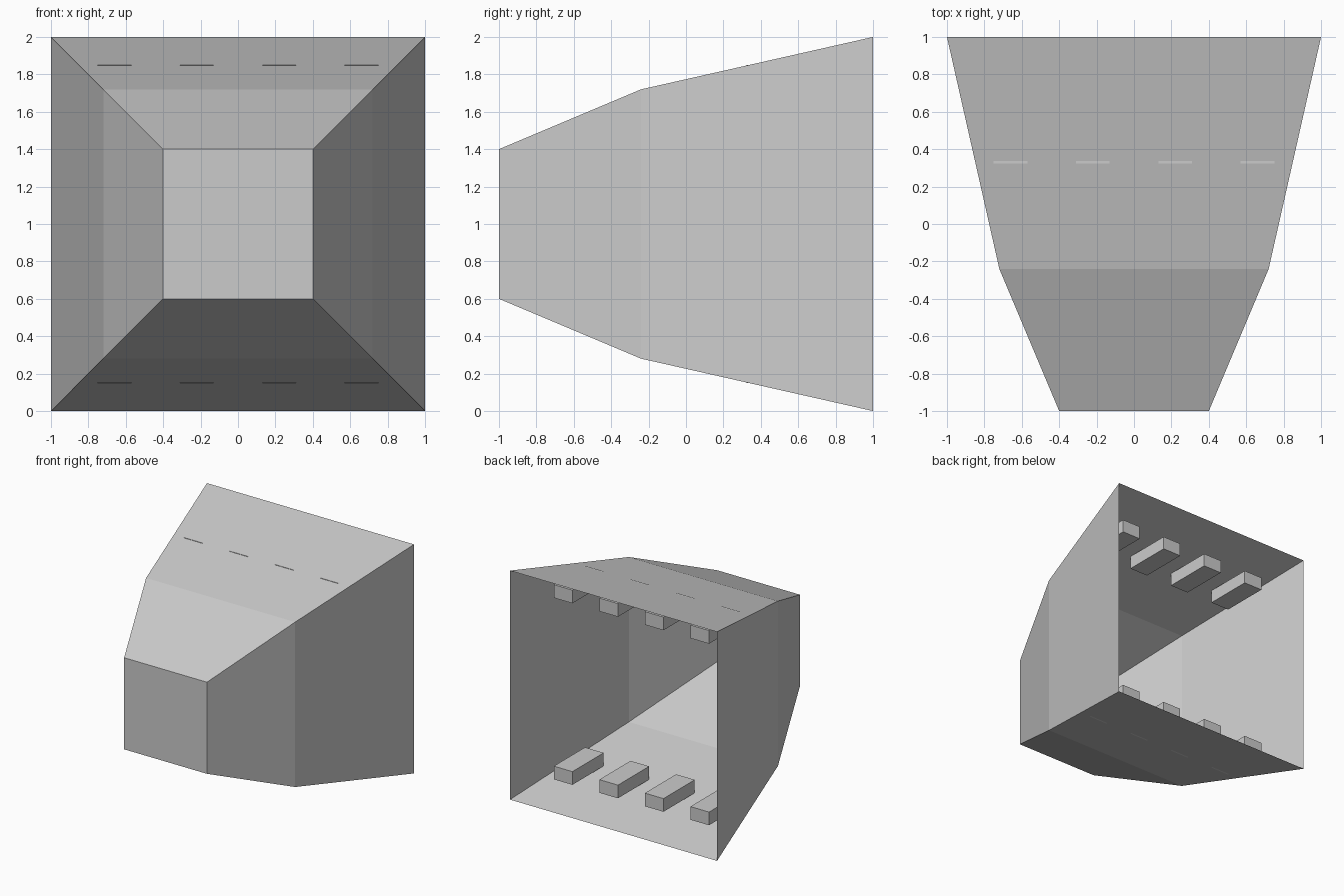
import bpy, bmesh

if "Cube" in bpy.data.objects:
    bpy.data.objects.remove(bpy.data.objects["Cube"])

grey = bpy.data.materials.new("light grey")
grey.diffuse_color = (0.6, 0.6, 0.6, 1)
grey.use_nodes = True
grey.node_tree.nodes["Principled BSDF"].inputs["Base Color"].default_value = grey.diffuse_color


def finish(name, bm):
    bmesh.ops.recalc_face_normals(bm, faces=bm.faces)
    mesh = bpy.data.meshes.new(name)
    bm.to_mesh(mesh)
    bm.free()
    mesh.materials.append(grey)
    ob = bpy.data.objects.new(name, mesh)
    bpy.context.collection.objects.link(ob)
    return ob


# Tapered shell: square rings (y, half size) around z = 1, closed front, open back
bm = bmesh.new()
rings = []
for y, h in ((-1, 0.4), (-0.24, 0.72), (1, 1)):
    rings.append([bm.verts.new((sx * h, y, 1 + sz * h))
                  for sx, sz in ((-1, -1), (1, -1), (1, 1), (-1, 1))])
bm.faces.new(rings[0])
for a, b in zip(rings, rings[1:]):
    for i in range(4):
        j = (i + 1) % 4
        bm.faces.new((a[i], b[i], b[j], a[j]))
finish("tapered_shell", bm)


# Rows of level bars whose front edges just break through the floor and roof
def bar(name, x, z):
    bm = bmesh.new()
    bmesh.ops.create_cube(bm, size=1)
    ob = finish(name, bm)
    ob.scale = (0.18, 0.43, 0.115)
    ob.location = (x, 0.538, z)


for i in range(4):
    x = -0.66 + 0.44 * i
    bar(f"floor_bar_{i + 1}", x, 0.2075)
    bar(f"roof_bar_{i + 1}", x, 1.7925)
